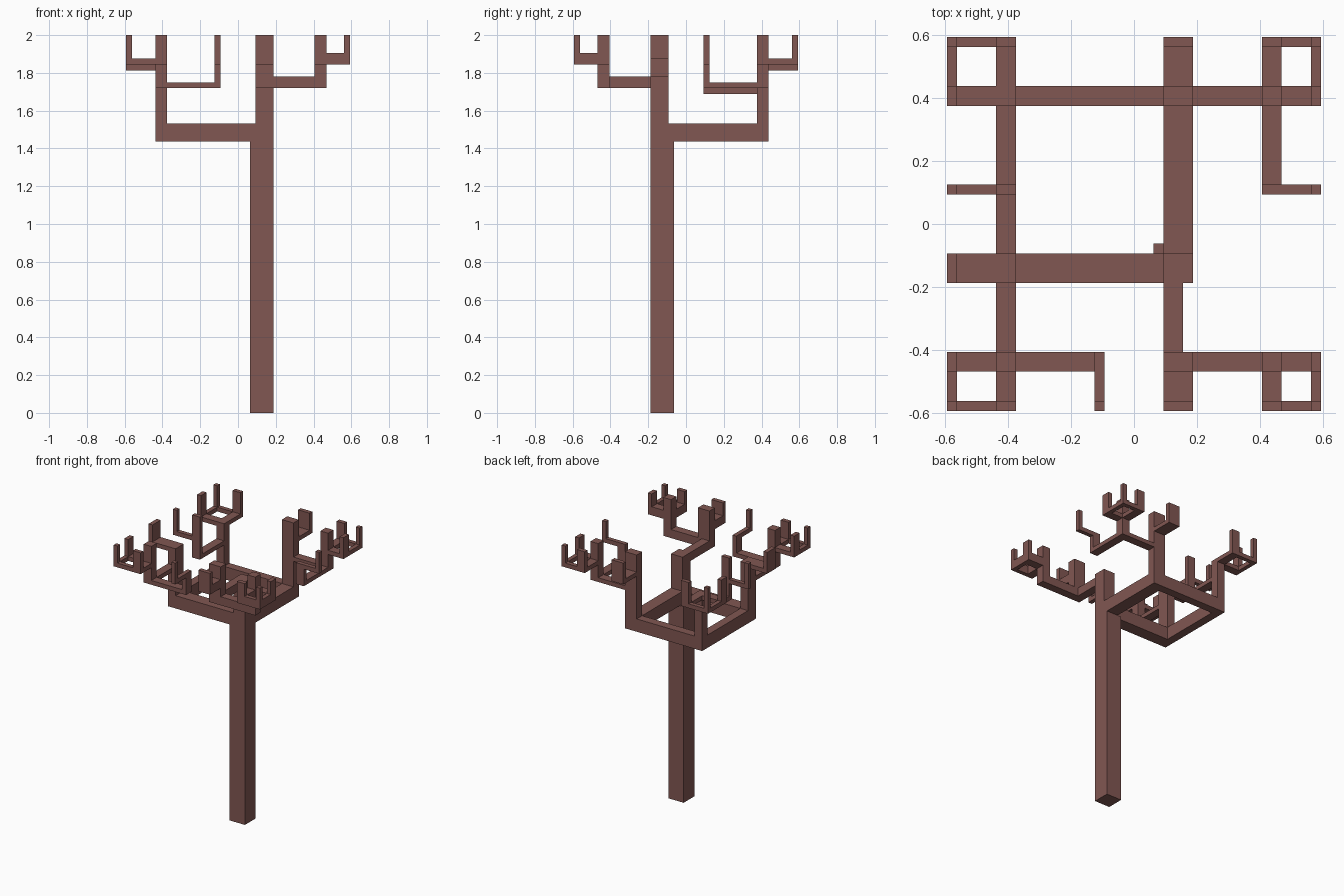
import bpy

cube = bpy.data.objects.get("Cube")
if cube:
    bpy.data.objects.remove(cube, do_unlink=True)

bark = bpy.data.materials.new("brown_bark")
bark.use_nodes = True
colour = (0.22, 0.095, 0.085, 1)
bark.diffuse_color = colour
bark.node_tree.nodes["Principled BSDF"].inputs["Base Color"].default_value = colour

U = 1 / 32       # grid step
TOP = 64         # height of every twig tip

# Column ranges across x; the rows in y are the same ranges mirrored
X = [(-19, -18), (-14, -12), (-4, -3), (3, 6), (13, 15), (18, 19)]
Y = [(-b, -a) for a, b in X]


def box(name, xr, yr, zr):
    """Square-cut beam between grid limits."""
    bpy.ops.mesh.primitive_cube_add(size=1)
    ob = bpy.context.object
    ob.name = name
    ranges = (xr, yr, zr)
    for v in ob.data.vertices:
        v.co = [r[1 if c > 0 else 0] * U for c, r in zip(v.co, ranges)]
    ob.data.materials.append(bark)
    return ob


def beam(name, a, b, z0, z1):
    """Beam covering everything from cell a to cell b."""
    xs = X[a[0]] + X[b[0]]
    ys = Y[a[1]] + Y[b[1]]
    return box(name, (min(xs), max(xs)), (min(ys), max(ys)), (z0, z1))


def post(name, cell, z0, z1=TOP):
    return beam(name, cell, cell, z0, z1)


def ring(name, a, b, z0, z1):
    """Four beams around the square with opposite corners a and b."""
    c, d = (a[0], b[1]), (b[0], a[1])
    for p, q in ((a, c), (c, b), (b, d), (d, a)):
        beam(name, p, q, z0, z1)


# Trunk and the main square of boughs
box("trunk", (2, 6), (-6, -2), (0, 46))
ring("main_bough", (3, 3), (1, 1), 46, 49)

# Upright limbs on the four corners
post("front_left_limb", (3, 3), 46, 57)
post("front_right_limb", (1, 3), 46, 60)
post("back_left_limb", (3, 1), 46)
post("back_right_limb", (1, 1), 46, 59)

# Middle boughs
box("front_left_bough", (3, 5), (-15, -3), (55, 57))
beam("front_left_bough", (3, 4), (4, 4), 55, 57)
beam("front_right_bough", (1, 3), (1, 4), 55, 56)
beam("front_right_bough", (1, 4), (2, 4), 55, 56)
beam("back_left_bough", (3, 1), (4, 1), 55, 56)
beam("back_left_bough", (4, 1), (4, 2), 55, 56)
beam("back_right_bough", (1, 1), (1, 2), 54, 55)

# Outer corners: a square of twigs with tips
for inner, outer, base, z0, z1, rises in (
        ((4, 4), (5, 5), 55, 59, 61, True),
        ((1, 4), (0, 5), 55, 59, 60, True),
        ((4, 1), (5, 0), 55, 59, 60, True),
        ((1, 1), (0, 0), 54, 58, 59, False)):
    post("branch", inner, base, TOP if rises else z1)
    ring("twig_square", inner, outer, z0, z1)
    for tip in (outer, (inner[0], outer[1]), (outer[0], inner[1])):
        post("twig_tip", tip, z0)

# Single side twigs
for inner, outer, base, z0, z1, rises in (
        ((3, 4), (3, 5), 55, 59, 61, True),
        ((3, 1), (3, 0), 55, 59, 60, True),
        ((1, 3), (0, 3), 55, 59, 60, False),
        ((2, 4), (2, 5), 55, 59, 60, False),
        ((4, 2), (5, 2), 55, 59, 60, False),
        ((1, 2), (0, 2), 54, 58, 59, True)):
    post("side_branch", inner, base, TOP if rises else z1)
    beam("side_twig", inner, outer, z0, z1)
    post("side_twig_tip", outer, z0)
